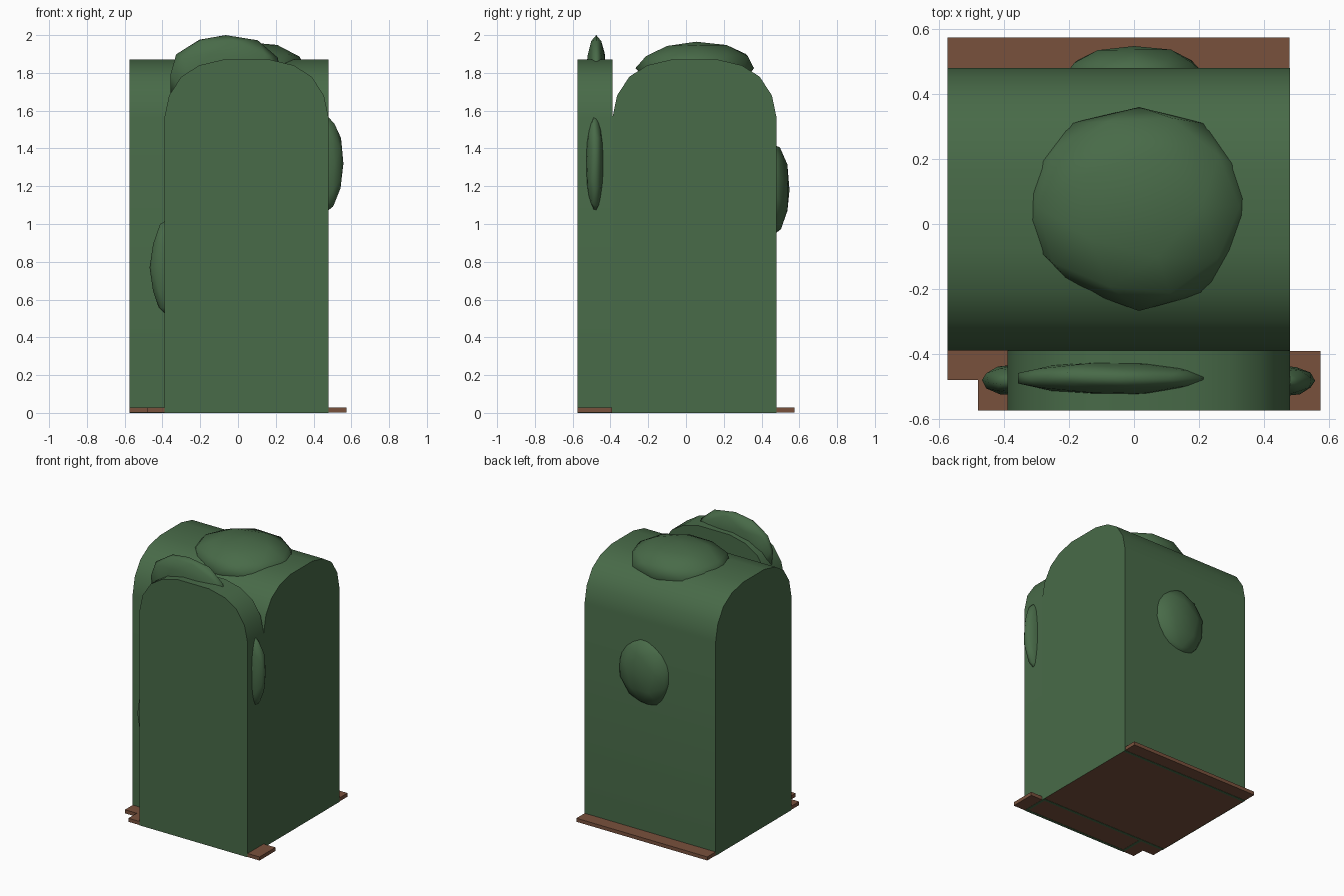
import bpy, bmesh, random
from mathutils import Vector

if "Cube" in bpy.data.objects:
    bpy.data.objects.remove(bpy.data.objects["Cube"])

random.seed(4)


def material(name, rgb):
    m = bpy.data.materials.new(name)
    m.diffuse_color = (*rgb, 1)
    m.use_nodes = True
    m.node_tree.nodes["Principled BSDF"].inputs["Base Color"].default_value = m.diffuse_color
    return m


GREEN = material("leaf green", (0.065, 0.145, 0.065))
BROWN = material("soil brown", (0.19, 0.083, 0.046))


def finish(bm, name, mat, angle=None):
    bmesh.ops.recalc_face_normals(bm, faces=bm.faces)
    me = bpy.data.meshes.new(name)
    bm.to_mesh(me)
    bm.free()
    ob = bpy.data.objects.new(name, me)
    bpy.context.collection.objects.link(ob)
    me.materials.append(mat)
    if angle:
        bpy.ops.object.select_all(action='DESELECT')
        ob.select_set(True)
        bpy.context.view_layer.objects.active = ob
        bpy.ops.object.shade_smooth_by_angle(angle=angle)
    return ob


def box(name, mat, x0, x1, y0, y1, z0, z1):
    bm = bmesh.new()
    bmesh.ops.create_cube(bm, size=1)
    for v in bm.verts:
        v.co = Vector((x1 if v.co.x > 0 else x0,
                       y1 if v.co.y > 0 else y0,
                       z1 if v.co.z > 0 else z0))
    return finish(bm, name, mat)


# Rounded hedge cross-section: half width and height, from the foot upwards
ARCH = [(0.435, 0), (0.435, 1.56), (0.41, 1.68), (0.345, 1.78), (0.25, 1.84), (0.125, 1.87)]
MID = 0.045


def hedge(name, start, end, along_x):
    pts = [(MID - w, z) for w, z in ARCH] + [(MID + w, z) for w, z in reversed(ARCH)]
    bm = bmesh.new()
    rings = []
    for t in (start, end):
        rings.append([bm.verts.new((t, p, z) if along_x else (p, t, z)) for p, z in pts])
        bm.faces.new(rings[-1])
    for i in range(len(pts) - 1):        # the foot stays open over the soil
        bm.faces.new((rings[0][i], rings[0][i + 1], rings[1][i + 1], rings[1][i]))
    return finish(bm, name, GREEN, 0.7)


def clump(name, centre, radii, axis):
    """Flattened leaf mound with its pole facing along the given axis."""
    bm = bmesh.new()
    bmesh.ops.create_icosphere(bm, subdivisions=2, radius=1)
    for v in bm.verts:
        c = v.co.copy()
        if abs(c.z) < 0.95:
            c *= random.uniform(0.96, 1.04)
        if axis == 'X':
            c = Vector((c.z, c.x, c.y))
        elif axis == 'Y':
            c = Vector((c.y, c.z, c.x))
        v.co = Vector([centre[i] + c[i] * radii[i] for i in range(3)])
    return finish(bm, name, GREEN, 3.1)


# Hedge blocks
hedge("main_hedge", -0.575, 0.48, True)
hedge("front_hedge", -0.575, -0.39, False)

# Soil slabs
box("main_soil", BROWN, -0.574, 0.479, -0.48, 0.575, 0.002, 0.028)
box("front_soil", BROWN, -0.48, 0.575, -0.574, -0.391, 0.0015, 0.0275)

# Thin hedge feet showing under the soil
box("main_foot_back", GREEN, -0.575, 0.48, 0.46, 0.48, 0, 0.002)
box("main_foot_front", GREEN, -0.575, 0.48, -0.39, -0.37, 0, 0.002)
box("front_foot_front", GREEN, -0.39, 0.48, -0.575, -0.555, 0, 0.0015)
box("front_foot_left", GREEN, -0.39, -0.37, -0.575, -0.39, 0, 0.0015)
box("front_foot_right", GREEN, 0.46, 0.48, -0.575, -0.39, 0, 0.0015)

# Leaf mounds pushing out of the hedge
clump("main_top_clump", (0.015, 0.053, 1.825), (0.355, 0.315, 0.14), 'Z')
clump("main_back_clump", (0.0, 0.455, 1.18), (0.22, 0.093, 0.25), 'Y')
clump("front_top_clump", (-0.065, -0.475, 1.79), (0.315, 0.053, 0.21), 'Z')
clump("front_right_clump", (0.455, -0.483, 1.32), (0.103, 0.048, 0.26), 'X')
clump("front_left_clump", (-0.365, -0.48, 0.77), (0.103, 0.048, 0.26), 'X')
